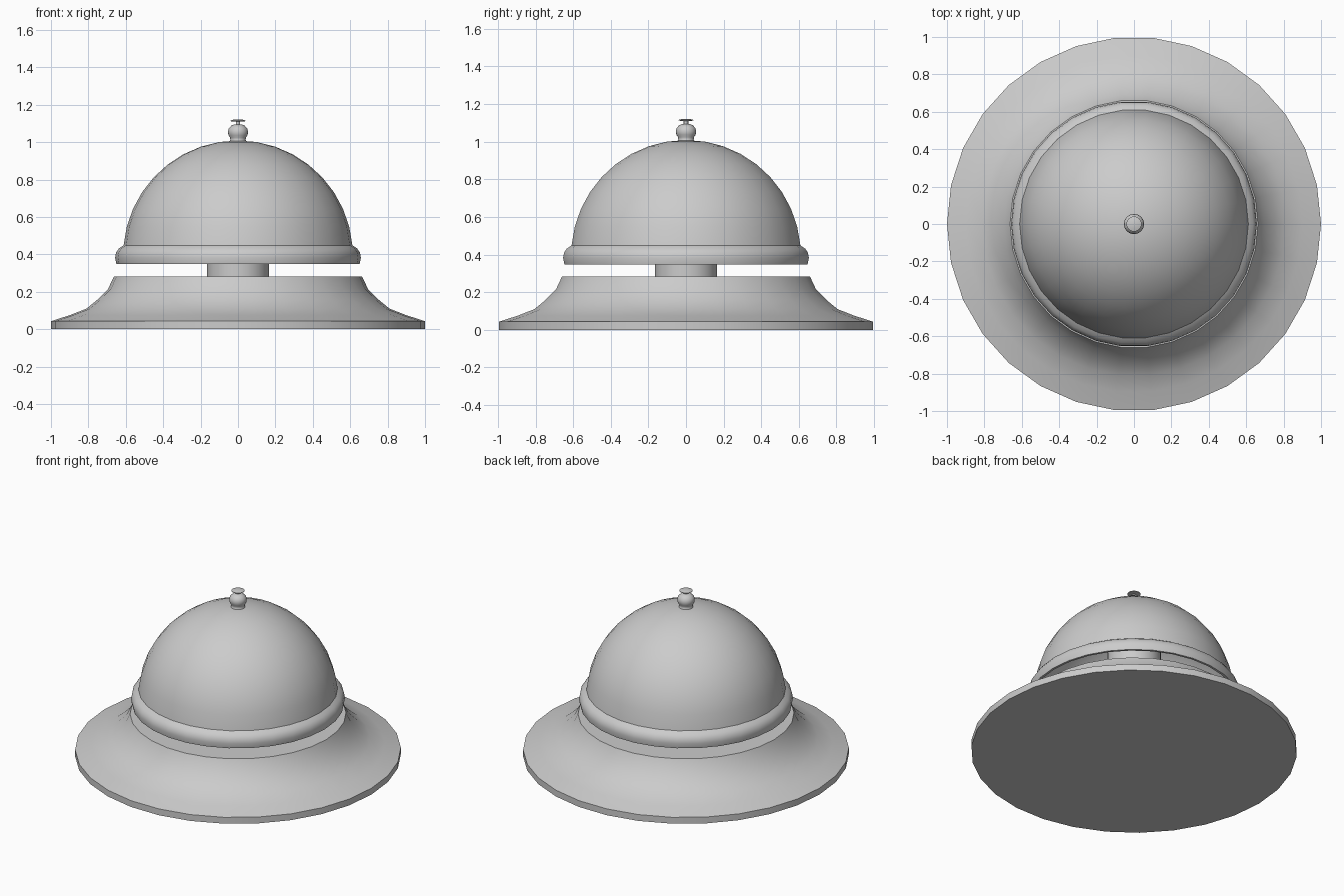
import bpy, bmesh, math

if "Cube" in bpy.data.objects:
    bpy.data.objects.remove(bpy.data.objects["Cube"])

SEG = 30


def lathe(name, profile, seg=SEG, angle=35):
    """Revolve (radius, z) points around z; radius 0 becomes a pole."""
    bm = bmesh.new()
    rings = []
    for r, z in profile:
        if r == 0:
            rings.append([bm.verts.new((0, 0, z))] * seg)
        else:
            rings.append([bm.verts.new((r * math.cos(math.tau * i / seg),
                                        r * math.sin(math.tau * i / seg), z))
                          for i in range(seg)])
    for a, b in zip(rings, rings[1:]):
        for i in range(seg):
            j = (i + 1) % seg
            bm.faces.new(list(dict.fromkeys((a[i], a[j], b[j], b[i]))))
    bmesh.ops.recalc_face_normals(bm, faces=bm.faces)
    me = bpy.data.meshes.new(name)
    bm.to_mesh(me)
    bm.free()
    ob = bpy.data.objects.new(name, me)
    bpy.context.collection.objects.link(ob)
    bpy.ops.object.select_all(action='DESELECT')
    ob.select_set(True)
    bpy.context.view_layer.objects.active = ob
    bpy.ops.object.shade_smooth_by_angle(angle=math.radians(angle))
    return ob


def dome(radius, centre, start, steps=9):
    """Arc points from a start elevation up to the pole."""
    pts = []
    for i in range(steps + 1):
        a = math.radians(start + (90 - start) * i / steps)
        pts.append((0 if i == steps else radius * math.cos(a), centre + radius * math.sin(a)))
    return pts


# Flared base with a flat top and closed underside
lathe("base", [(0, 0), (1, 0), (1, 0.043), (0.9, 0.075), (0.81, 0.11), (0.755, 0.155),
               (0.695, 0.215), (0.663, 0.283), (0, 0.283)])

# Post that carries the bell
lathe("post", [(0, 0.28), (0.165, 0.28), (0.165, 0.95), (0, 0.95)])

# Hollow bell: inner wall, rolled rim, outer dome
inner = dome(0.594, 0.395, 5)[::-1]
rim = [(0.61, 0.41), (0.635, 0.348), (0.65, 0.348), (0.657, 0.382), (0.652, 0.41), (0.637, 0.432)]
lathe("bell", inner + rim + dome(0.614, 0.395, 5), angle=40)

# Knob: neck and flattened ball
lathe("knob", [(0, 0.99), (0.05, 0.995), (0.041, 1.012), (0.042, 1.024), (0.051, 1.037),
               (0.054, 1.055), (0.05, 1.073), (0.036, 1.088), (0.018, 1.095), (0, 1.096)], 24, 60)

# Plunger: thin stem and button
lathe("plunger", [(0, 1.09), (0.012, 1.09), (0.012, 1.11), (0.04, 1.112), (0.04, 1.116),
                  (0.022, 1.121), (0, 1.122)], 24)
